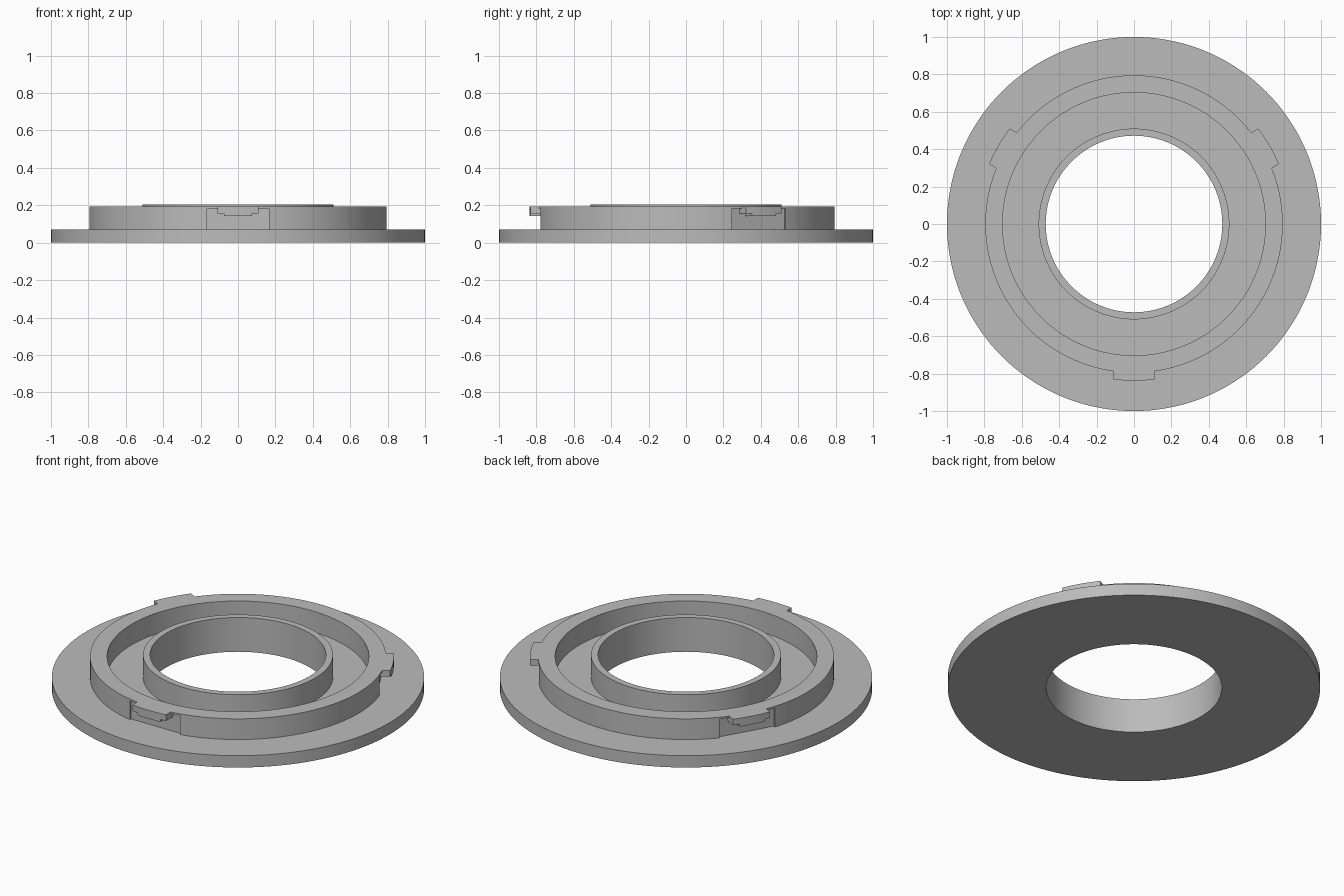
import bpy, bmesh, math
from mathutils import Matrix

cube = bpy.data.objects.get("Cube")
if cube:
    bpy.data.objects.remove(cube, do_unlink=True)

SEGMENTS = 144
grey = bpy.data.materials.new("plain_grey")
grey.use_nodes = True
colour = (0.5, 0.5, 0.5, 1)
grey.diffuse_color = colour
grey.node_tree.nodes["Principled BSDF"].inputs["Base Color"].default_value = colour


def add_object(name, bm):
    bmesh.ops.recalc_face_normals(bm, faces=bm.faces)
    mesh = bpy.data.meshes.new(name)
    bm.to_mesh(mesh)
    bm.free()
    mesh.materials.append(grey)
    obj = bpy.data.objects.new(name, mesh)
    bpy.context.collection.objects.link(obj)
    return obj


def lathe(name, profile):
    """Spin a closed (radius, z) profile about the z axis."""
    bm = bmesh.new()
    rings = []
    for i in range(SEGMENTS):
        a = math.tau * i / SEGMENTS
        rings.append([bm.verts.new((r * math.cos(a), r * math.sin(a), z))
                      for r, z in profile])
    n = len(profile)
    for i in range(SEGMENTS):
        here, after = rings[i], rings[(i + 1) % SEGMENTS]
        for j in range(n):
            k = (j + 1) % n
            bm.faces.new((here[j], after[j], after[k], here[k]))
    return add_object(name, bm)


def smooth(obj):
    bpy.ops.object.select_all(action='DESELECT')
    obj.select_set(True)
    bpy.context.view_layer.objects.active = obj
    bpy.ops.object.shade_smooth_by_angle(angle=math.radians(30))


def prism(bm, outline, low, high):
    """Extrude an (x, y) outline between two heights."""
    base = bm.faces.new([bm.verts.new((x, y, low)) for x, y in outline])
    top = bmesh.ops.extrude_face_region(bm, geom=[base])["geom"]
    verts = [v for v in top if isinstance(v, bmesh.types.BMVert)]
    bmesh.ops.translate(bm, verts=verts, vec=(0, 0, high - low))


def tab_outline(half_width, inner_y, radius, steps=8):
    xs = [half_width * (2 * i / steps - 1) for i in range(steps + 1)]
    arc = [(x, -math.sqrt(radius ** 2 - x ** 2)) for x in xs]
    return arc + [(half_width, inner_y), (-half_width, inner_y)]


# Flange with central sleeve, and the separate outer collar
flange = lathe("flange_and_sleeve", [(0.472, 0), (1, 0), (1, 0.07),
                                     (0.51, 0.07), (0.51, 0.203), (0.472, 0.203)])
collar = lathe("outer_collar", [(0.703, 0.04), (0.795, 0.04),
                                (0.795, 0.193), (0.703, 0.193)])

# Shallow recesses under the collar lip, one behind each tab
TURNS = [Matrix.Rotation(math.tau * i / 3, 4, 'Z') for i in range(3)]
bm = bmesh.new()
for turn in TURNS:
    place = turn @ Matrix.Translation((0, -0.865, 0.1215)) @ Matrix.Diagonal((0.33, 0.2, 0.123, 1))
    bmesh.ops.create_cube(bm, size=1, matrix=place)
cutter = add_object("recess_cutter", bm)
cutter.hide_render = True
cutter.hide_set(True)
cut = collar.modifiers.new("recesses", 'BOOLEAN')
cut.operation = 'DIFFERENCE'
cut.solver = 'EXACT'
cut.object = cutter
bpy.context.view_layer.objects.active = collar
bpy.ops.object.modifier_apply(modifier=cut.name)
bpy.data.objects.remove(cutter, do_unlink=True)

# Locking tabs with a narrower step underneath
for name, turn in zip(("front_tab", "left_back_tab", "right_back_tab"), TURNS):
    bm = bmesh.new()
    prism(bm, tab_outline(0.11, -0.755, 0.838), 0.157, 0.193)
    prism(bm, tab_outline(0.075, -0.755, 0.838), 0.143, 0.157)
    bm.transform(turn)
    smooth(add_object(name, bm))

smooth(flange)
smooth(collar)
